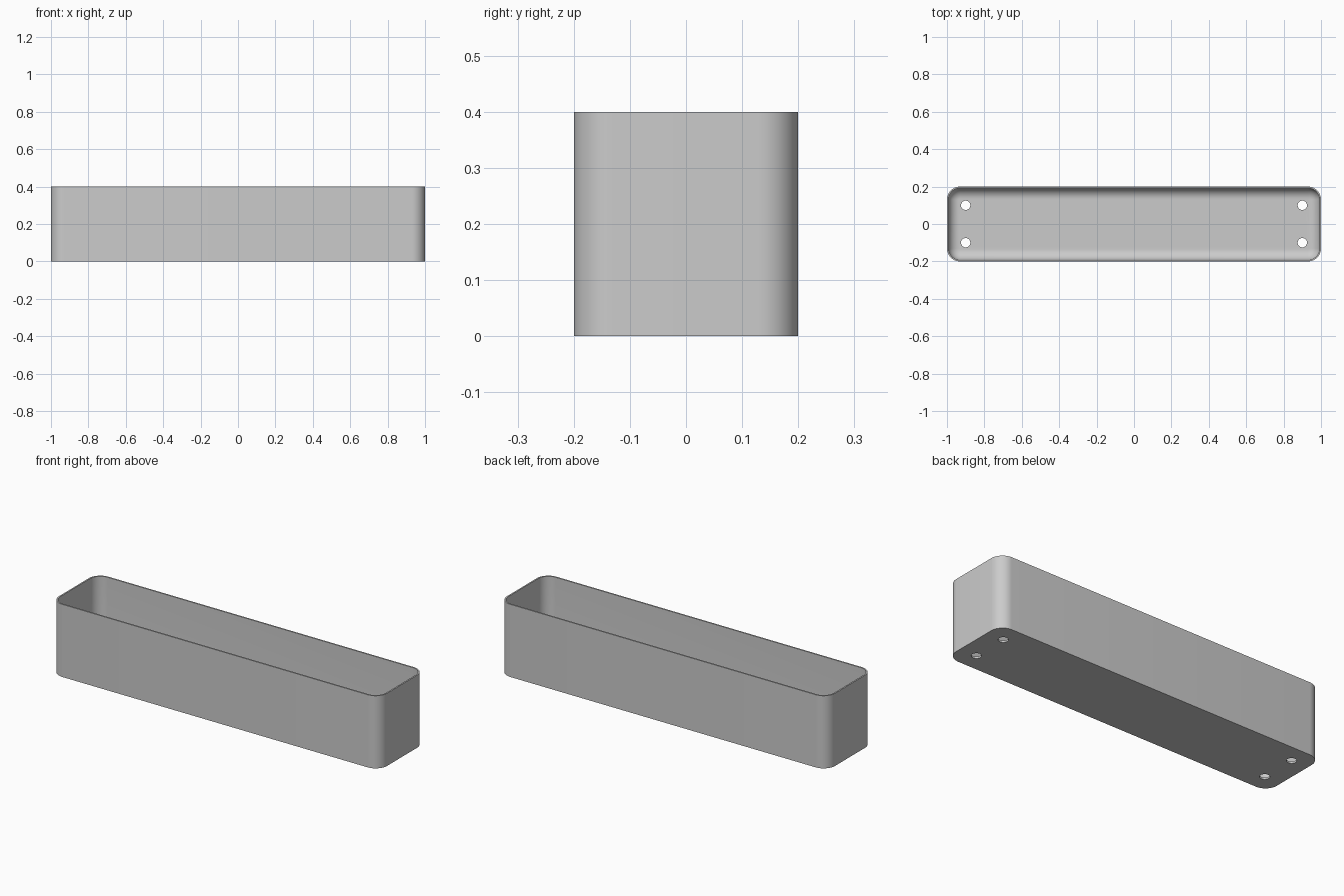
import bpy, bmesh, math

cube = bpy.data.objects.get("Cube")
if cube:
    bpy.data.objects.remove(cube, do_unlink=True)

HALF_X, HALF_Y, HEIGHT = 1.0, 0.2, 0.4
CORNER, WALL, FLOOR, FILLET = 0.07, 0.008, 0.01, 0.058
STEPS = 12

grey = bpy.data.materials.new("planter grey")
grey.use_nodes = True
colour = (0.6, 0.6, 0.6, 1)
grey.diffuse_color = colour
grey.node_tree.nodes["Principled BSDF"].inputs["Base Color"].default_value = colour


def ring(bm, inset, z):
    """Rounded rectangle of vertices, shrunk by inset."""
    radius = CORNER - inset
    verts = []
    for quarter, (sx, sy) in enumerate([(1, 1), (-1, 1), (-1, -1), (1, -1)]):
        for i in range(STEPS + 1):
            a = (quarter + i / STEPS) * math.pi / 2
            verts.append(bm.verts.new((sx * (HALF_X - CORNER) + radius * math.cos(a),
                                       sy * (HALF_Y - CORNER) + radius * math.sin(a), z)))
    return verts


# Trough: outer wall, rim, inner wall, rounded inner floor edge
sections = [(0, 0), (0, HEIGHT), (WALL, HEIGHT)]
for i in range(STEPS + 1):
    a = i / STEPS * math.pi / 2
    sections.append((WALL + FILLET * (1 - math.cos(a)),
                     FLOOR + FILLET * (1 - math.sin(a))))

bm = bmesh.new()
rings = [ring(bm, *s) for s in sections]
for low, high in zip(rings, rings[1:]):
    for i in range(len(low)):
        j = (i + 1) % len(low)
        bm.faces.new((low[i], low[j], high[j], high[i]))
bm.faces.new(rings[0][::-1])
bm.faces.new(rings[-1])
bmesh.ops.recalc_face_normals(bm, faces=bm.faces)
mesh = bpy.data.meshes.new("planter_trough")
bm.to_mesh(mesh)
bm.free()
trough = bpy.data.objects.new("planter_trough", mesh)
bpy.context.collection.objects.link(trough)
mesh.materials.append(grey)

# Drain holes through the floor near each corner
cutters = bmesh.new()
for x in (-0.9, 0.9):
    for y in (-0.1, 0.1):
        made = bmesh.ops.create_cone(cutters, cap_ends=True, segments=32,
                                     radius1=0.025, radius2=0.025, depth=0.1)
        bmesh.ops.translate(cutters, verts=made["verts"], vec=(x, y, 0))
cut_mesh = bpy.data.meshes.new("drain_cutter")
cutters.to_mesh(cut_mesh)
cutters.free()
cut_mesh.materials.append(grey)
cutter = bpy.data.objects.new("drain_cutter", cut_mesh)
cutter.hide_render = True
bpy.context.collection.objects.link(cutter)

mod = trough.modifiers.new("drain_holes", "BOOLEAN")
mod.operation = "DIFFERENCE"
mod.solver = "EXACT"
mod.object = cutter
bpy.ops.object.select_all(action="DESELECT")
trough.select_set(True)
bpy.context.view_layer.objects.active = trough
bpy.ops.object.modifier_apply(modifier=mod.name)
bpy.data.objects.remove(cutter, do_unlink=True)
bpy.ops.object.shade_smooth_by_angle(angle=math.radians(30))
